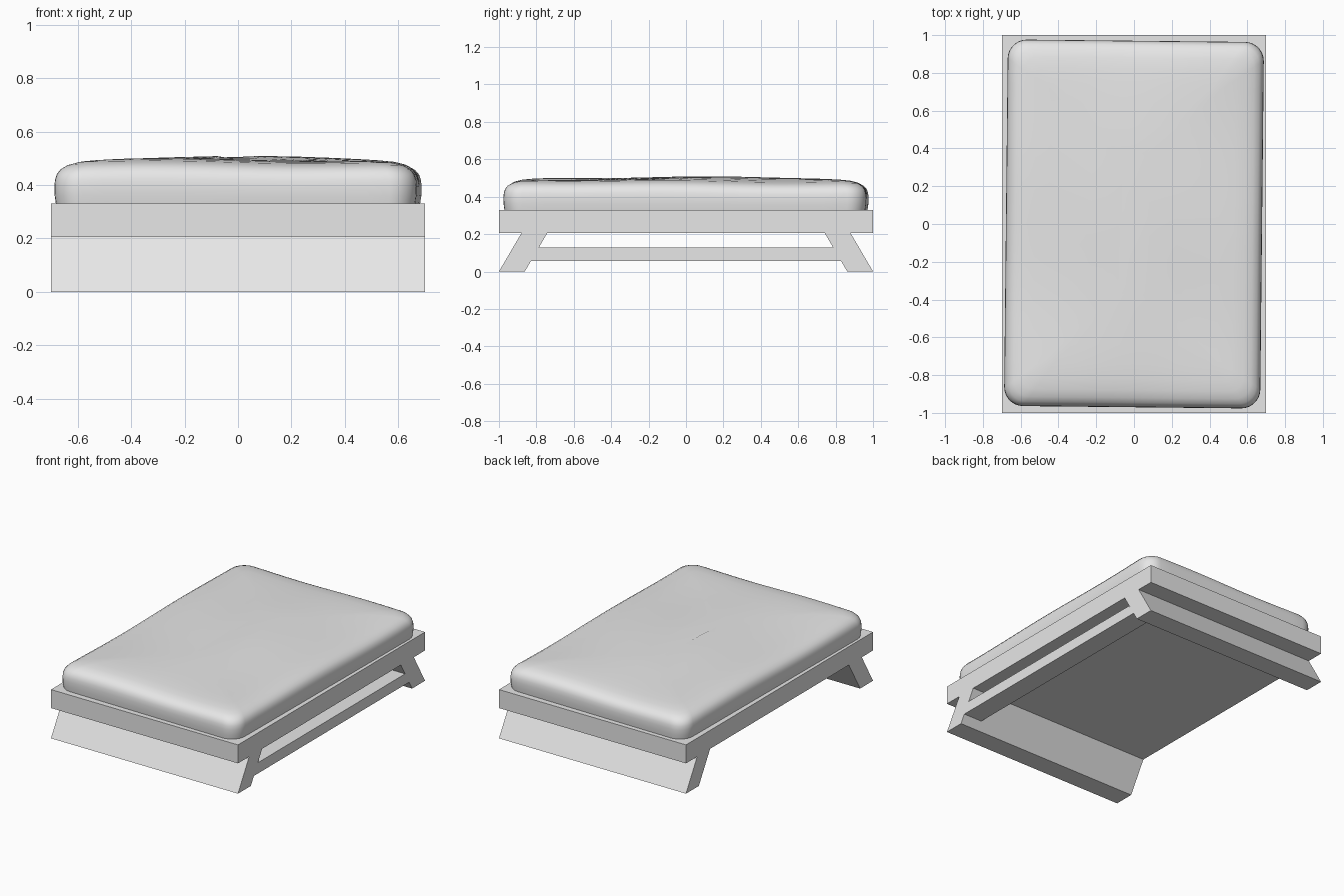
import bpy, bmesh, math

if "Cube" in bpy.data.objects:
    bpy.data.objects.remove(bpy.data.objects["Cube"])

grey = bpy.data.materials.new("plain grey")
grey.diffuse_color = (0.8, 0.8, 0.8, 1)
grey.use_nodes = True
grey.node_tree.nodes["Principled BSDF"].inputs["Base Color"].default_value = grey.diffuse_color


def make_object(name, bm):
    bmesh.ops.recalc_face_normals(bm, faces=bm.faces)
    mesh = bpy.data.meshes.new(name)
    bm.to_mesh(mesh)
    bm.free()
    mesh.materials.append(grey)
    obj = bpy.data.objects.new(name, mesh)
    bpy.context.collection.objects.link(obj)
    return obj


def extrude_profile(name, yz, x0, x1):
    """Side profile in y, z stretched from x0 to x1."""
    bm = bmesh.new()
    face = bm.faces.new([bm.verts.new((x0, y, z)) for y, z in yz])
    ext = bmesh.ops.extrude_face_region(bm, geom=[face])["geom"]
    moved = [v for v in ext if isinstance(v, bmesh.types.BMVert)]
    bmesh.ops.translate(bm, verts=moved, vec=(x1 - x0, 0, 0))
    return make_object(name, bm)


# Slab base
extrude_profile("bed_base", [(-1, .205), (1, .205), (1, .33), (-1, .33)], -.7, .7)

# Full-width slanted legs
for name, s in (("front_leg", 1), ("back_leg", -1)):
    extrude_profile(name, [(-1 * s, 0), (-.862 * s, 0), (-.742 * s, .205), (-.88 * s, .205)], -.7, .7)

# Single rail between the legs on the right side
extrude_profile("side_rail", [(-.83, .055), (.83, .055), (.787, .128), (-.787, .128)], .56, .7)


# Mattress: rounded rectangular rings stacked and closed over the top
def ring(inset, steps=7, side=14):
    hx, hy = .678 - inset, .970 - inset
    r = max(.10 - inset * .3, .03)
    corners = []
    for cx, cy, a0 in ((1, 1, 0), (-1, 1, 90), (-1, -1, 180), (1, -1, 270)):
        corners.append([(cx * (hx - r) + r * math.cos(math.radians(a0 + 90 * i / steps)),
                         cy * (hy - r) + r * math.sin(math.radians(a0 + 90 * i / steps)))
                        for i in range(steps + 1)])
    pts = []
    for k in range(4):
        pts += corners[k]
        a, b = corners[k][-1], corners[(k + 1) % 4][0]
        pts += [(a[0] + (b[0] - a[0]) * i / side, a[1] + (b[1] - a[1]) * i / side)
                for i in range(1, side)]
    return pts


profile = [(.006, .325), (.001, .36), (0, .395), (.002, .42), (.009, .442), (.024, .461),
           (.05, .476), (.09, .487), (.15, .494), (.23, .499), (.33, .502), (.45, .503), (.60, .503)]
turn = math.radians(-.6)
bm = bmesh.new()
rows = []
for inset, z in profile:
    row = []
    for x, y in ring(inset):
        # soft unevenness that fades out towards the base
        w = max(0, (z - .34) / .16)
        bump = .005 * math.sin(5 * y + 1.5 * x + 1) + .004 * math.cos(6.5 * x - 2 * y) - .003
        row.append(bm.verts.new((x * math.cos(turn) - y * math.sin(turn),
                                 x * math.sin(turn) + y * math.cos(turn), z + w * bump)))
    rows.append(row)
n = len(rows[0])
for a, b in zip(rows, rows[1:]):
    for i in range(n):
        bm.faces.new((a[i], a[(i + 1) % n], b[(i + 1) % n], b[i]))
bm.faces.new(rows[0])
bm.faces.new(rows[-1])
mattress = make_object("mattress", bm)
bpy.context.view_layer.objects.active = mattress
mattress.select_set(True)
bpy.ops.object.shade_smooth_by_angle(angle=math.radians(50))
